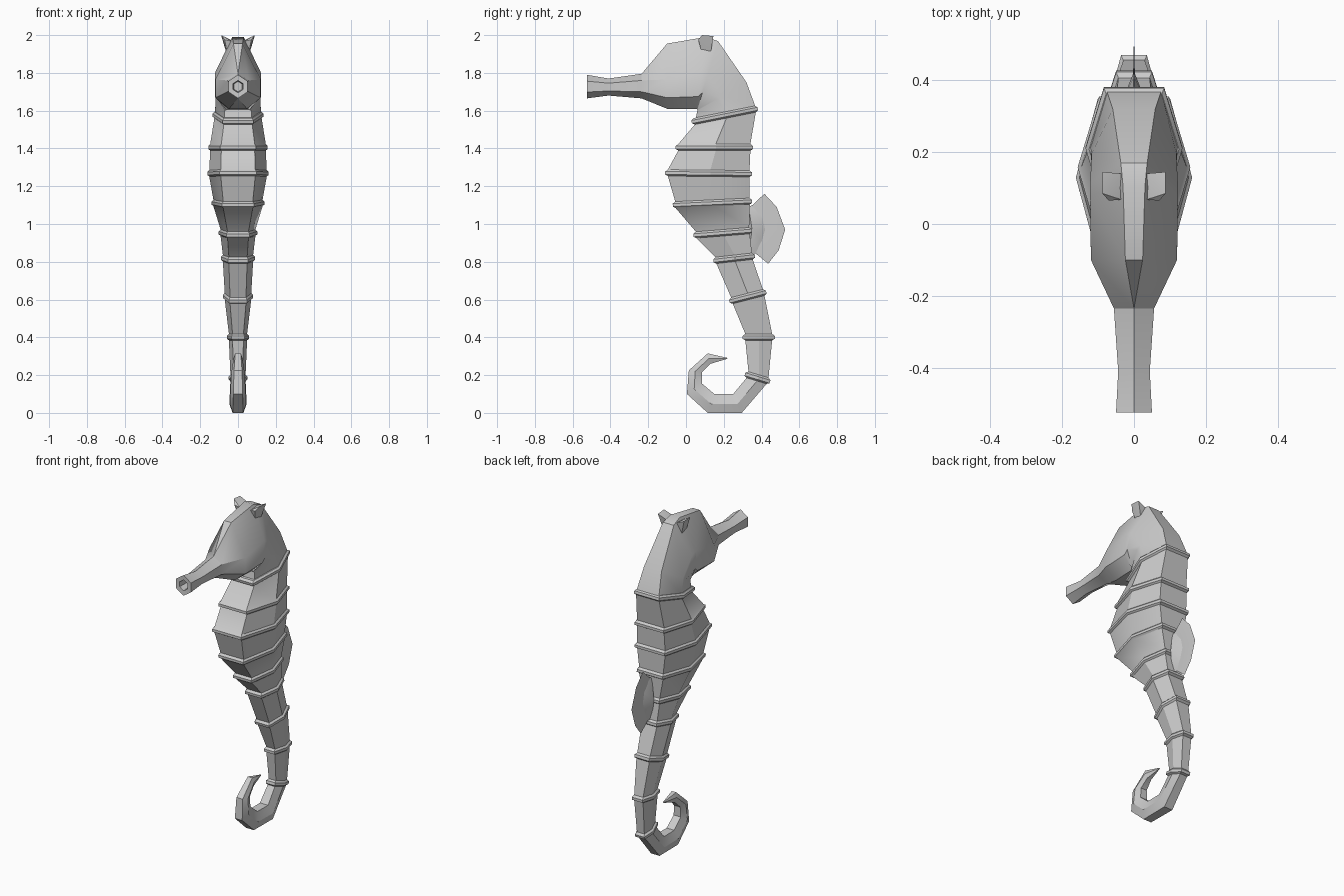
import bpy, bmesh, math
from mathutils import Vector

if "Cube" in bpy.data.objects:
    bpy.data.objects.remove(bpy.data.objects["Cube"])

grey = bpy.data.materials.new("soft_grey")
grey.diffuse_color = (0.6, 0.6, 0.6, 1)
grey.use_nodes = True
grey.node_tree.nodes["Principled BSDF"].inputs["Base Color"].default_value = grey.diffuse_color


def finish(name, bm, angle=30):
    bmesh.ops.remove_doubles(bm, verts=bm.verts, dist=0.0005)
    bmesh.ops.recalc_face_normals(bm, faces=bm.faces)
    me = bpy.data.meshes.new(name)
    bm.to_mesh(me)
    bm.free()
    me.materials.append(grey)
    ob = bpy.data.objects.new(name, me)
    bpy.context.collection.objects.link(ob)
    bpy.ops.object.select_all(action='DESELECT')
    ob.select_set(True)
    bpy.context.view_layer.objects.active = ob
    bpy.ops.object.shade_smooth_by_angle(angle=math.radians(angle))
    return ob


def section(f, b, w, af=0.6, t1=0.52, t2=0.52, ab=0.62):
    """Symmetric ring spanning the (y, z) points f and b with half width w."""
    half = [(af * w, 0), (w, t1), (w, t2), (ab * w, 1)]
    pts = half + [(-x, t) for x, t in reversed(half)]
    return [(x, f[0] + (b[0] - f[0]) * t, f[1] + (b[1] - f[1]) * t) for x, t in pts]


def loft(name, rings):
    bm = bmesh.new()
    loops = [[bm.verts.new(p) for p in r] for r in rings]
    n = len(loops[0])
    for a, b in zip(loops, loops[1:]):
        for i in range(n):
            j = (i + 1) % n
            bm.faces.new((a[i], a[j], b[j], b[i]))
    bm.faces.new(loops[0])
    bm.faces.new(loops[-1])
    return finish(name, bm)


def ridge(f, b, w):
    """Four rings forming a raised band around the body."""
    f, b = Vector(f), Vector(b)
    d = (b - f).normalized()
    up = Vector((-d.y, d.x))
    out = []
    for off, cut in ((0.018, 0.014), (0.008, 0), (-0.008, 0), (-0.016, 0.014)):
        out.append(section(f + up * off + d * cut, b + up * off - d * cut, w - cut * 0.7))
    return out


# Banded torso and upper tail: front point, back point, half width
bands = [
    ((0.03, 1.54), (0.38, 1.61), 0.135),
    ((-0.055, 1.405), (0.355, 1.405), 0.157),
    ((-0.11, 1.27), (0.35, 1.265), 0.162),
    ((-0.07, 1.1), (0.35, 1.12), 0.14),
    ((0.04, 0.94), (0.35, 0.965), 0.102),
    ((0.145, 0.805), (0.365, 0.83), 0.09),
    ((0.23, 0.59), (0.425, 0.64), 0.08),
    ((0.3, 0.4), (0.47, 0.4), 0.058),
    ((0.312, 0.205), (0.445, 0.165), 0.05),
]
rings = []
for band in bands:
    rings += ridge(*band)
# Curled tail: inner point, outer point, half width
curl = [
    ((0.25, 0.1), (0.295, 0.0), 0.046),
    ((0.15, 0.1), (0.115, 0.0), 0.043),
    ((0.085, 0.155), (0.005, 0.1), 0.04),
    ((0.085, 0.215), (0.015, 0.225), 0.034),
    ((0.13, 0.26), (0.115, 0.315), 0.024),
    ((0.215, 0.285), (0.22, 0.291), 0.003),
]
rings += [section(*c) for c in curl]
loft("body_and_tail", rings)

# Head and hollow snout: lower point, upper point, half width, section shape
snout = (0, 0.27, 0.73, 0)
head = [
    ((-0.46, 1.70), (-0.46, 1.755), 0.022, *snout),
    ((-0.523, 1.695), (-0.523, 1.76), 0.027, *snout),
    ((-0.525, 1.665), (-0.525, 1.79), 0.05, *snout),
    ((-0.41, 1.68), (-0.41, 1.77), 0.044, *snout),
    ((-0.235, 1.665), (-0.235, 1.795), 0.056, *snout),
    ((-0.10, 1.61), (-0.10, 1.955), 0.12, 0.4, 0.17, 0.45, 0.2),
    ((0.055, 1.61), (0.105, 1.99), 0.122, 0.45, 0.17, 0.5, 0.25),
    ((0.06, 1.605), (0.17, 1.968), 0.122, 0.5, 0.25, 0.5, 0.3),
    ((0.06, 1.6), (0.32, 1.75), 0.118, 0.6, 0.4, 0.52, 0.5),
    ((0.05, 1.55), (0.37, 1.615), 0.122, 0.6, 0.52, 0.52, 0.62),
]
loft("head_and_snout", [section(*h) for h in head])

# Flared ear knobs
ear = [(0.028, 0.14, 1.97), (0.088, 0.145, 1.995), (0.088, 0.085, 2.0),
       (0.07, 0.065, 1.975), (0.035, 0.068, 1.968), (0.035, 0.08, 1.92),
       (0.06, 0.08, 1.92), (0.06, 0.13, 1.9), (0.035, 0.13, 1.92)]
for side, s in (("right", 1), ("left", -1)):
    bm = bmesh.new()
    for x, y, z in ear:
        bm.verts.new((s * x, y, z))
    bmesh.ops.convex_hull(bm, input=bm.verts)
    finish(side + "_ear", bm)


def plate(name, outline, thick):
    """Thin lens: mid-plane outline, thickened towards the body edge."""
    bm = bmesh.new()
    cy, cz = 0.35, 0.97
    rim = [bm.verts.new((0, y, z)) for y, z in outline]
    for s in (1, -1):
        hub = bm.verts.new((s * thick, cy, cz))
        for a, b in zip(rim, rim[1:] + rim[:1]):
            bm.faces.new((a, b, hub))
    finish(name, bm)


# Back fin: thin blade and thicker root
plate("back_fin", [(0.33, 1.09), (0.352, 1.1), (0.415, 1.16), (0.48, 1.09), (0.525, 0.97),
                   (0.49, 0.86), (0.435, 0.79), (0.355, 0.855), (0.33, 0.86)], 0.004)
plate("fin_root", [(0.33, 1.1), (0.365, 1.085), (0.41, 1.035), (0.425, 0.97),
                   (0.405, 0.905), (0.37, 0.845), (0.33, 0.84)], 0.03)
